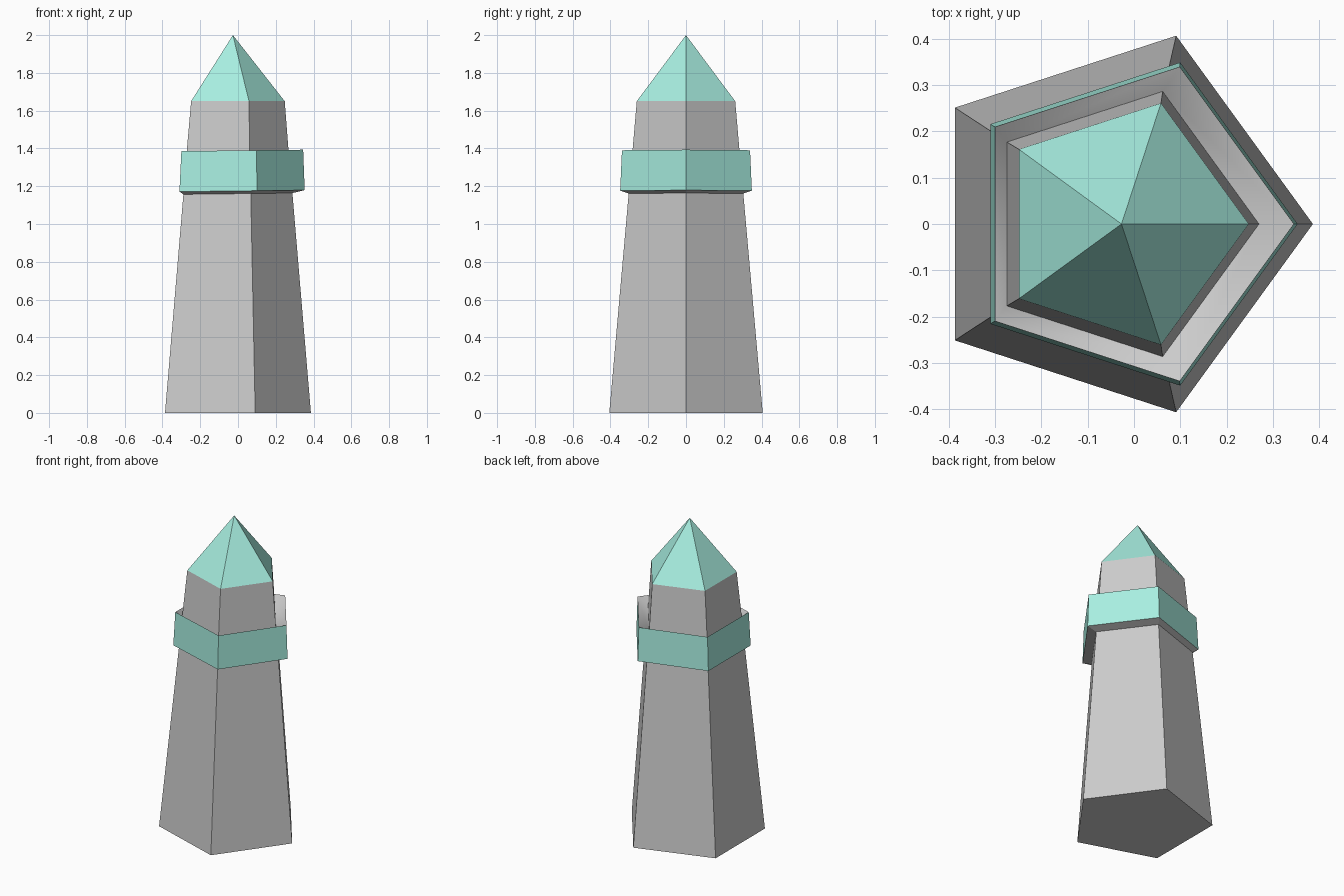
import bpy
import bmesh
from math import cos, sin, tau

if "Cube" in bpy.data.objects:
    bpy.data.objects.remove(bpy.data.objects["Cube"])

SIDES = 5

teal = bpy.data.materials.new("teal_paint")
teal.diffuse_color = (0.39, 0.86, 0.75, 1.0)
teal.use_nodes = True
teal.node_tree.nodes["Principled BSDF"].inputs["Base Color"].default_value = teal.diffuse_color


def ring(radius, cx, z, tilt=0.0):
    """Pentagon with one corner towards +x, optionally tilted along x."""
    pts = []
    for i in range(SIDES):
        a = tau * i / SIDES
        pts.append((cx + radius * cos(a), radius * sin(a), z + tilt * radius * cos(a)))
    return pts


def loft(name, rings, floor=False, apex=None, material=None, smooth=False):
    """Join consecutive rings with quads; optionally add a floor or a point."""
    bm = bmesh.new()
    loops = [[bm.verts.new(p) for p in r] for r in rings]
    for lo, hi in zip(loops, loops[1:]):
        for i in range(SIDES):
            j = (i + 1) % SIDES
            bm.faces.new((lo[i], lo[j], hi[j], hi[i]))
    if floor:
        bm.faces.new(loops[0][::-1])
    if apex:
        tip = bm.verts.new(apex)
        for i in range(SIDES):
            bm.faces.new((loops[-1][i], loops[-1][(i + 1) % SIDES], tip))
    for f in bm.faces:
        f.smooth = smooth
    mesh = bpy.data.meshes.new(name)
    bm.to_mesh(mesh)
    bm.free()
    if material:
        mesh.materials.append(material)
    obj = bpy.data.objects.new(name, mesh)
    bpy.context.collection.objects.link(obj)
    return obj


# Cross-sections from the ground up
TILT = 0.012
foot = ring(0.427, -0.041, 0.0)
neck = ring(0.319, -0.031, 1.16, TILT)
band_bottom = ring(0.3665, -0.0135, 1.175, TILT)
band_top = ring(0.3565, -0.0115, 1.389, TILT)
deck_inner = ring(0.3007, -0.031, 1.355, TILT)
eaves = ring(0.274, -0.0265, 1.65)

# Tapered tower shaft
loft("tower_shaft", [foot, neck], floor=True)
# Gallery: underside, coloured railing band, sunken deck
loft("gallery_underside", [neck, band_bottom])
loft("gallery_band", [band_bottom, band_top], material=teal)
loft("gallery_deck", [band_top, deck_inner], smooth=True)
# Lantern room and pointed roof
loft("lantern_room", [deck_inner, eaves])
loft("roof", [eaves], apex=(-0.027, 0.0, 2.0), material=teal)
